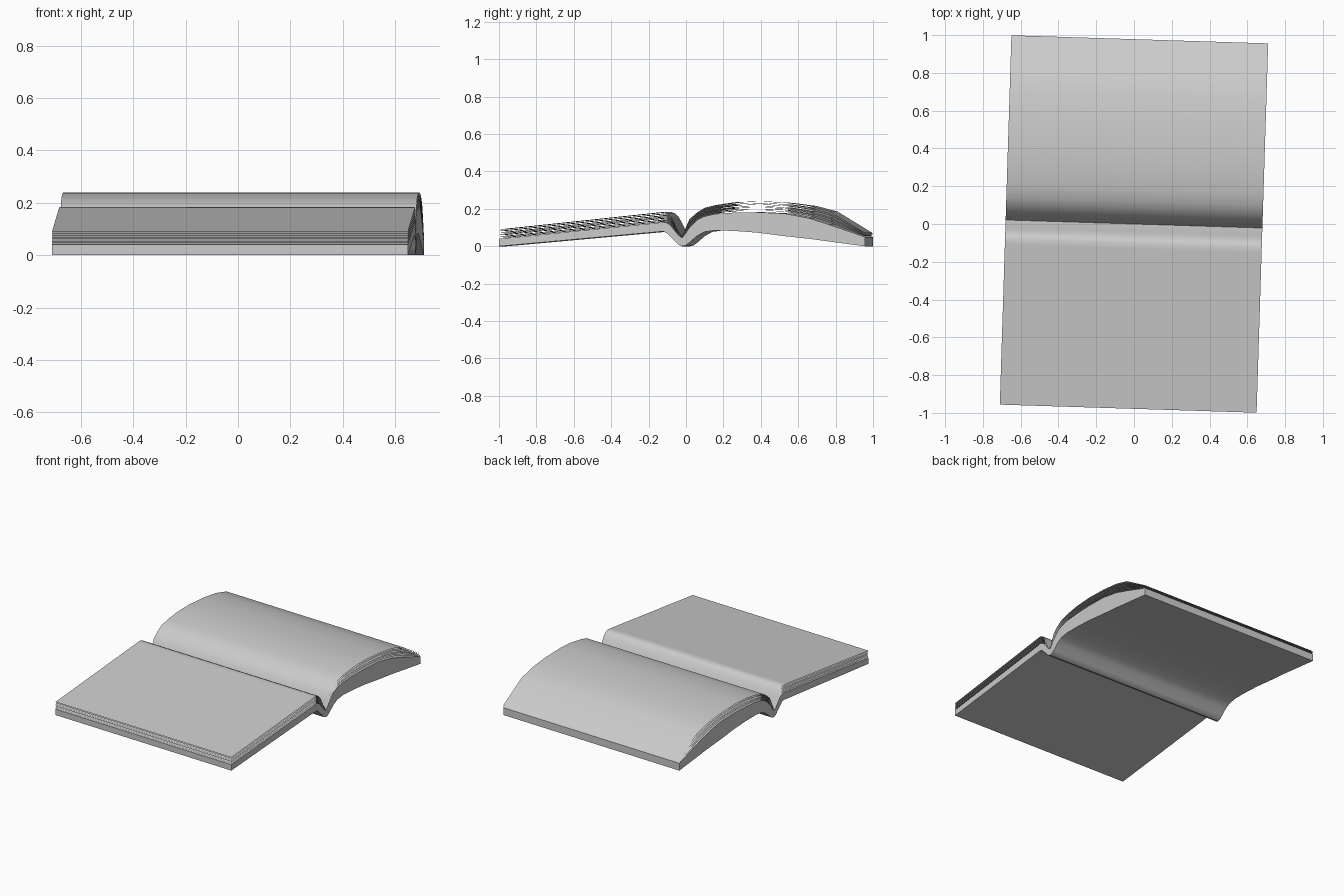
import bpy, bmesh, math, random

if "Cube" in bpy.data.objects:
    bpy.data.objects.remove(bpy.data.objects["Cube"])

random.seed(4)
HALF = 0.68                  # half length along the spine
TURN = math.radians(-1.8)    # the book lies slightly turned
SHEETS = 7

# cross-section across the spine: y, underside, top of block, top of loose pages
SECTION = [
    (-.978, 0, .04, .09), (-.13, .077, .125, .180), (-.10, .080, .130, .183),
    (-.08, .070, .125, .175), (-.06, .050, .110, .155), (-.04, .030, .085, .120),
    (-.02, .008, .060, .080), (0, 0, .045, .050), (.02, .005, .070, .100),
    (.04, .020, .100, .145), (.08, .055, .140, .180), (.12, .077, .160, .205),
    (.18, .085, .173, .220), (.28, .082, .180, .235), (.40, .073, .182, .240),
    (.55, .054, .175, .232), (.68, .040, .150, .215), (.79, .025, .115, .185),
    (.978, 0, .05, .07)]


def finish(name, bm):
    mesh = bpy.data.meshes.new(name)
    bm.to_mesh(mesh)
    bm.free()
    ob = bpy.data.objects.new(name, mesh)
    bpy.context.collection.objects.link(ob)
    ob.rotation_euler.z = TURN
    bpy.ops.object.select_all(action='DESELECT')
    ob.select_set(True)
    bpy.context.view_layer.objects.active = ob
    bpy.ops.object.shade_smooth_by_angle(angle=math.radians(35))
    return ob


def strip(bm, points):
    """Sheet following (y, z) points, running the full length of the spine."""
    rows = [[bm.verts.new((x, y, z)) for x in (-HALF, HALF)] for y, z in points]
    for a, b in zip(rows, rows[1:]):
        bm.faces.new((a[0], a[1], b[1], b[0]))
    return rows


# solid block: cover and bound pages
bm = bmesh.new()
low = strip(bm, [(s[0], s[1]) for s in SECTION])
top = strip(bm, [(s[0], s[2]) for s in SECTION])
for i in range(len(SECTION) - 1):
    for side in (0, 1):
        bm.faces.new((low[i][side], low[i + 1][side], top[i + 1][side], top[i][side]))
for i in (0, -1):
    bm.faces.new((low[i][0], low[i][1], top[i][1], top[i][0]))
bmesh.ops.recalc_face_normals(bm, faces=bm.faces)
finish("book_block", bm)

# loose pages fanned between the block and the top outline, both halves
gutter = next(i for i, s in enumerate(SECTION) if s[0] == 0)
for half, part in (("front", SECTION[:gutter + 1]), ("back", SECTION[gutter:])):
    bm = bmesh.new()
    for k in range(1, SHEETS + 1):
        t = k / SHEETS
        if k < SHEETS:
            t += random.uniform(-.04, .04)
        strip(bm, [(y, b + (p - b) * t) for y, _, b, p in part])
    finish(half + "_pages", bm)
